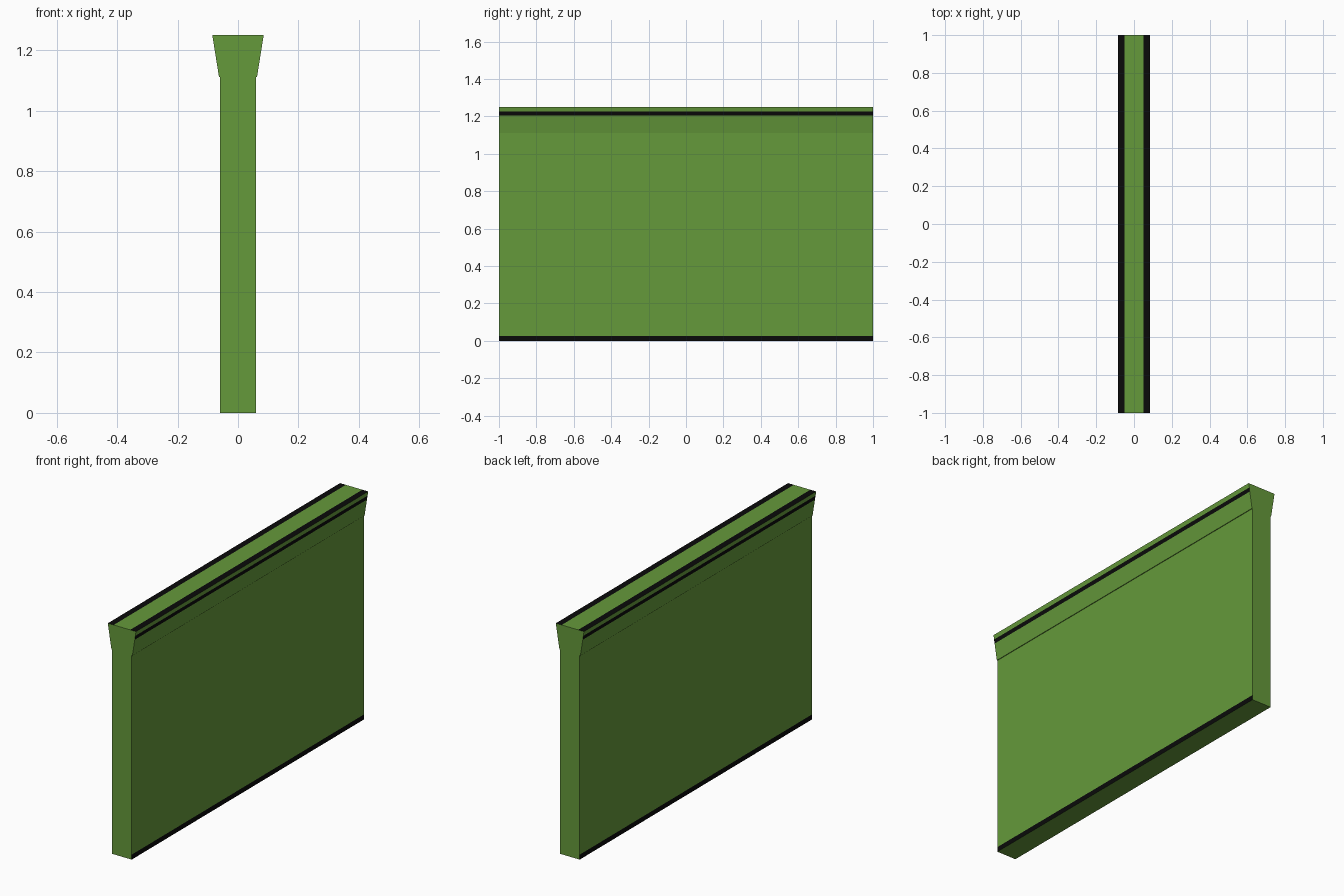
import bpy

cube = bpy.data.objects.get("Cube")
if cube:
    bpy.data.objects.remove(cube, do_unlink=True)


def flat_colour(name, rgb):
    mat = bpy.data.materials.new(name)
    mat.use_nodes = True
    colour = (*rgb, 1.0)
    mat.diffuse_color = colour
    mat.node_tree.nodes["Principled BSDF"].inputs["Base Color"].default_value = colour
    return mat


green = flat_colour("leaf green", (0.13, 0.32, 0.043))
black = flat_colour("stripe black", (0.003, 0.003, 0.003))
HALF_LENGTH = 1.0


def extruded_part(name, right_side, striped):
    """Mirror a half outline (bottom to top) and run it along y.
    striped lists the outline segments that are painted black."""
    n = len(right_side)
    outline = right_side + [(-x, z) for x, z in reversed(right_side)]
    count = len(outline)
    verts = [(x, y, z) for y in (-HALF_LENGTH, HALF_LENGTH) for x, z in outline]
    faces = [tuple(range(count)), tuple(reversed(range(count, 2 * count)))]
    for i in range(count):
        j = (i + 1) % count
        faces.append((j, i, i + count, j + count))
    mesh = bpy.data.meshes.new(name)
    mesh.from_pydata(verts, [], faces)
    mesh.materials.append(green)
    mesh.materials.append(black)
    # Matching segments on both sides share the stripe colour
    for i in range(count):
        mirrored = 2 * n - 2 - i
        if i in striped or mirrored in striped:
            mesh.polygons[i + 2].material_index = 1
    mesh.update()
    obj = bpy.data.objects.new(name, mesh)
    bpy.context.collection.objects.link(obj)
    return obj


# Wall slab with a black stripe along the foot of each side
extruded_part("wall_panel", [(0.059, 0.0), (0.059, 0.027), (0.059, 1.115)], {0})


# Flared coping with a stripe on each sloping side and each top edge
def slope(z):
    return (0.063 + (z - 1.112) / (1.25 - 1.112) * 0.022, z)


extruded_part(
    "top_coping",
    [slope(1.112), slope(1.204), slope(1.226), slope(1.25), (0.05, 1.25)],
    {1, 3},
)
